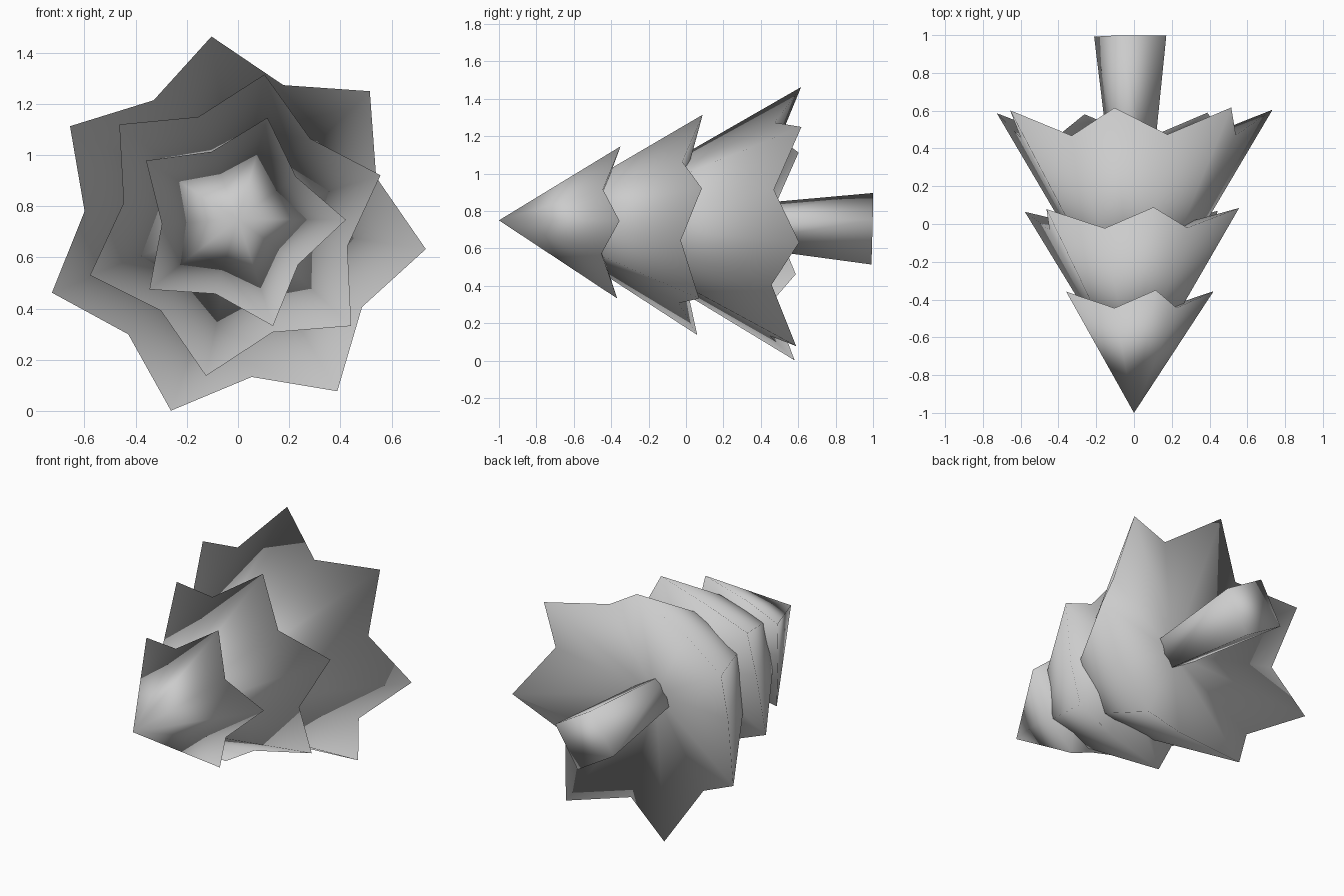
import bpy
import bmesh
from math import cos, sin, tau, radians

cube = bpy.data.objects.get("Cube")
if cube:
    bpy.data.objects.remove(cube, do_unlink=True)

grey = bpy.data.materials.new("plain_grey")
grey.use_nodes = True
colour = (0.6, 0.6, 0.6, 1)
grey.diffuse_color = colour
grey.node_tree.nodes["Principled BSDF"].inputs["Base Color"].default_value = colour

TIP = (0, -1, 0.75)             # tree top, pointing forward
LEAN = (-0.0225, 0, 0.01)       # slight lean of the lying tree


def finish(name, bm):
    """Turn a bmesh into a smooth object laid along the tree axis."""
    bmesh.ops.recalc_face_normals(bm, faces=bm.faces)
    mesh = bpy.data.meshes.new(name)
    bm.to_mesh(mesh)
    bm.free()
    for face in mesh.polygons:
        face.use_smooth = True
    mesh.materials.append(grey)
    obj = bpy.data.objects.new(name, mesh)
    obj.location = TIP
    obj.rotation_euler = LEAN
    bpy.context.collection.objects.link(obj)


def ring_point(bm, angle, radius, depth):
    return bm.verts.new((radius * cos(angle), depth, radius * sin(angle)))


def branch_tier(name, points, turn, apex, tip, notch, hollow):
    """Cone with a zigzag rim and a hollow underside; tip and notch are (radius, depth)."""
    bm = bmesh.new()
    rim = [ring_point(bm, radians(turn) + tau * i / (2 * points), *(notch if i % 2 else tip))
           for i in range(2 * points)]
    top = bm.verts.new((0, apex, 0))
    under = bm.verts.new((0, hollow, 0))
    for i, a in enumerate(rim):
        b = rim[(i + 1) % len(rim)]
        bm.faces.new((a, b, top))
        bm.faces.new((b, a, under))
    finish(name, bm)


# Branch tiers, from the tree top back
branch_tier("top_branches", 5, 1.5, 0.0, (0.428, 0.64), (0.292, 0.55), 0.5)
branch_tier("middle_branches", 6, 19, 0.12, (0.6, 1.075), (0.445, 0.97), 0.93)
branch_tier("lower_branches", 7, -6.2, 0.36, (0.754, 1.6), (0.588, 1.46), 1.31)

# Square trunk, flaring toward its foot
bm = bmesh.new()
inner, foot = ([ring_point(bm, radians(14) + tau * i / 4, r, d) for i in range(4)]
               for r, d in ((0.105, 1.2), (0.197, 1.996)))
for i in range(4):
    j = (i + 1) % 4
    bm.faces.new((inner[i], inner[j], foot[j], foot[i]))
bm.faces.new(foot)
bm.faces.new(inner[::-1])
finish("trunk", bm)
